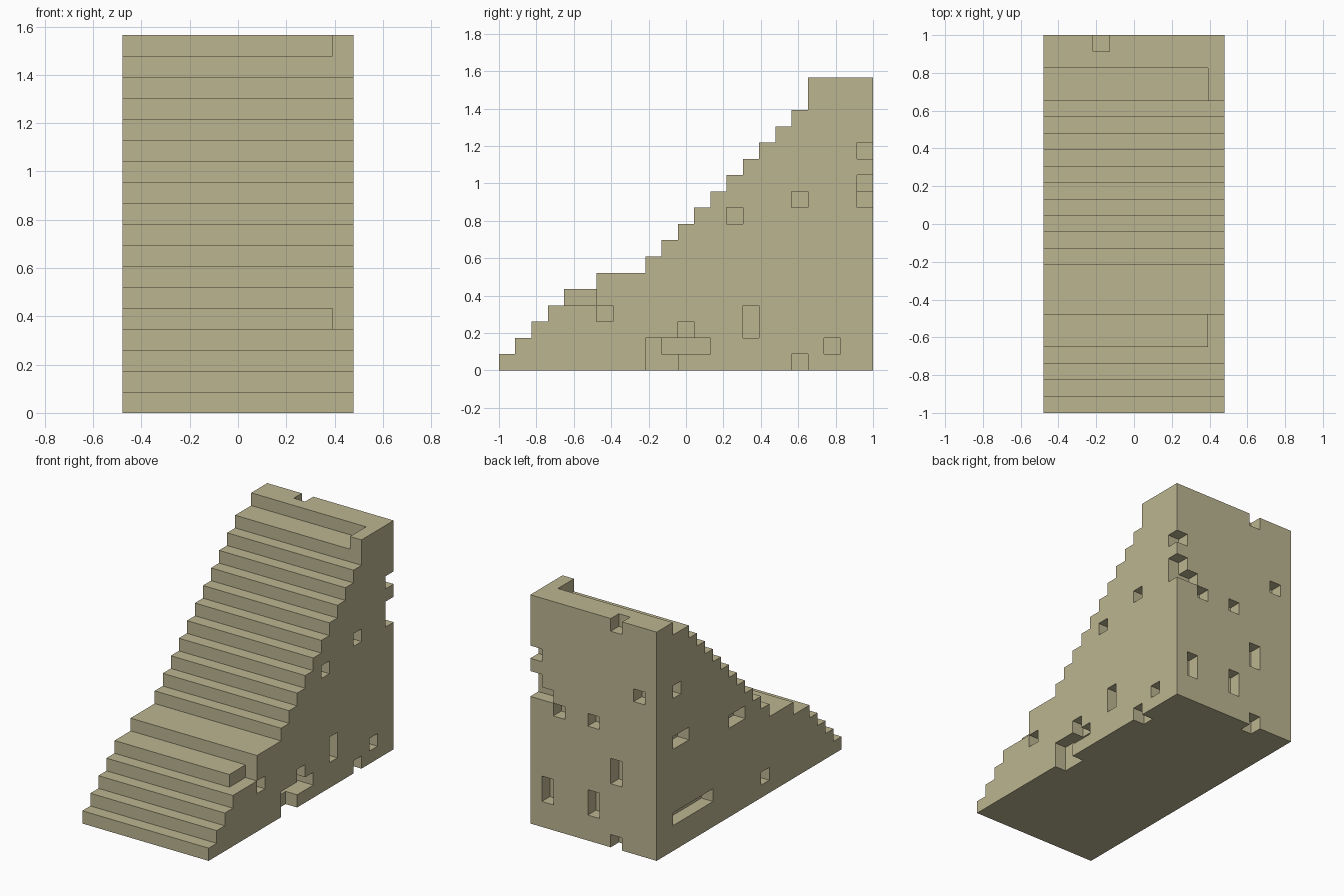
import bpy, bmesh
from mathutils import Vector

if "Cube" in bpy.data.objects:
    bpy.data.objects.remove(bpy.data.objects["Cube"])

U = 2 / 23                      # one block; staircase is 11 x 23 x 18 blocks
NX, NY = 11, 23

# Step heights from front to back, in blocks
heights = [1, 2, 3, 4, 5, 5, 6, 6, 6] + list(range(7, 17)) + [17, 17, 18, 18]
cells = {(x, y, z) for x in range(NX) for y in range(NY) for z in range(heights[y])}


def carve(x, y, z):
    """Remove blocks in inclusive (first, last) ranges."""
    for i in range(x[0], x[1] + 1):
        for j in range(y[0], y[1] + 1):
            for k in range(z[0], z[1] + 1):
                cells.discard((i, j, k))


# Chipped step on the right and raised right-hand ledge at the top
carve((10, 10), (4, 5), (4, 4))
cells.update((10, y, 17) for y in (19, 20))

# Gaps in the right wall: y range, z range
for y, z in [((22, 22), (13, 13)), ((22, 22), (10, 11)), ((18, 18), (10, 10)),
             ((14, 14), (9, 9)), ((15, 15), (2, 3)), ((20, 20), (1, 1)),
             ((18, 18), (0, 0)), ((6, 6), (3, 3)), ((11, 11), (2, 2)),
             ((9, 9), (0, 1)), ((10, 10), (0, 0))]:
    carve((10, 10), y, z)
carve((9, 10), (10, 12), (1, 1))

# Gaps in the left wall
for y, z in [((20, 20), (12, 12)), ((19, 20), (8, 8)), ((12, 13), (7, 7)),
             ((16, 20), (2, 2)), ((9, 9), (1, 1))]:
    carve((0, 0), y, z)

# Gaps in the back wall: x, z range
for x, z in [(9, (2, 3)), (5, (2, 3)), (3, (5, 6)), (3, (0, 0)), (5, (9, 9)),
             (8, (9, 9)), (9, (10, 10)), (1, (12, 12)), (3, (17, 17))]:
    carve((x, x), (22, 22), z)

# Skin the blocks: one quad wherever a block meets empty space
bm = bmesh.new()
verts = {}


def corner(p):
    if p not in verts:
        verts[p] = bm.verts.new(((p[0] - NX / 2) * U, (p[1] - NY / 2) * U, p[2] * U))
    return verts[p]


for c in cells:
    for axis in range(3):
        for side in (0, 1):
            n = list(c)
            n[axis] += 2 * side - 1
            if tuple(n) in cells:
                continue
            a, b = (axis + 1) % 3, (axis + 2) % 3
            ring = []
            for da, db in ((0, 0), (1, 0), (1, 1), (0, 1)):
                p = list(c)
                p[axis] += side
                p[a] += da
                p[b] += db
                ring.append(corner(tuple(p)))
            bm.faces.new(ring if side else ring[::-1])

mesh = bpy.data.meshes.new("staircase")
bm.to_mesh(mesh)
bm.free()
stone = bpy.data.materials.new("sandstone")
stone.diffuse_color = (0.503, 0.462, 0.283, 1)
stone.use_nodes = True
stone.node_tree.nodes["Principled BSDF"].inputs["Base Color"].default_value = stone.diffuse_color
mesh.materials.append(stone)
bpy.context.collection.objects.link(bpy.data.objects.new("staircase", mesh))
